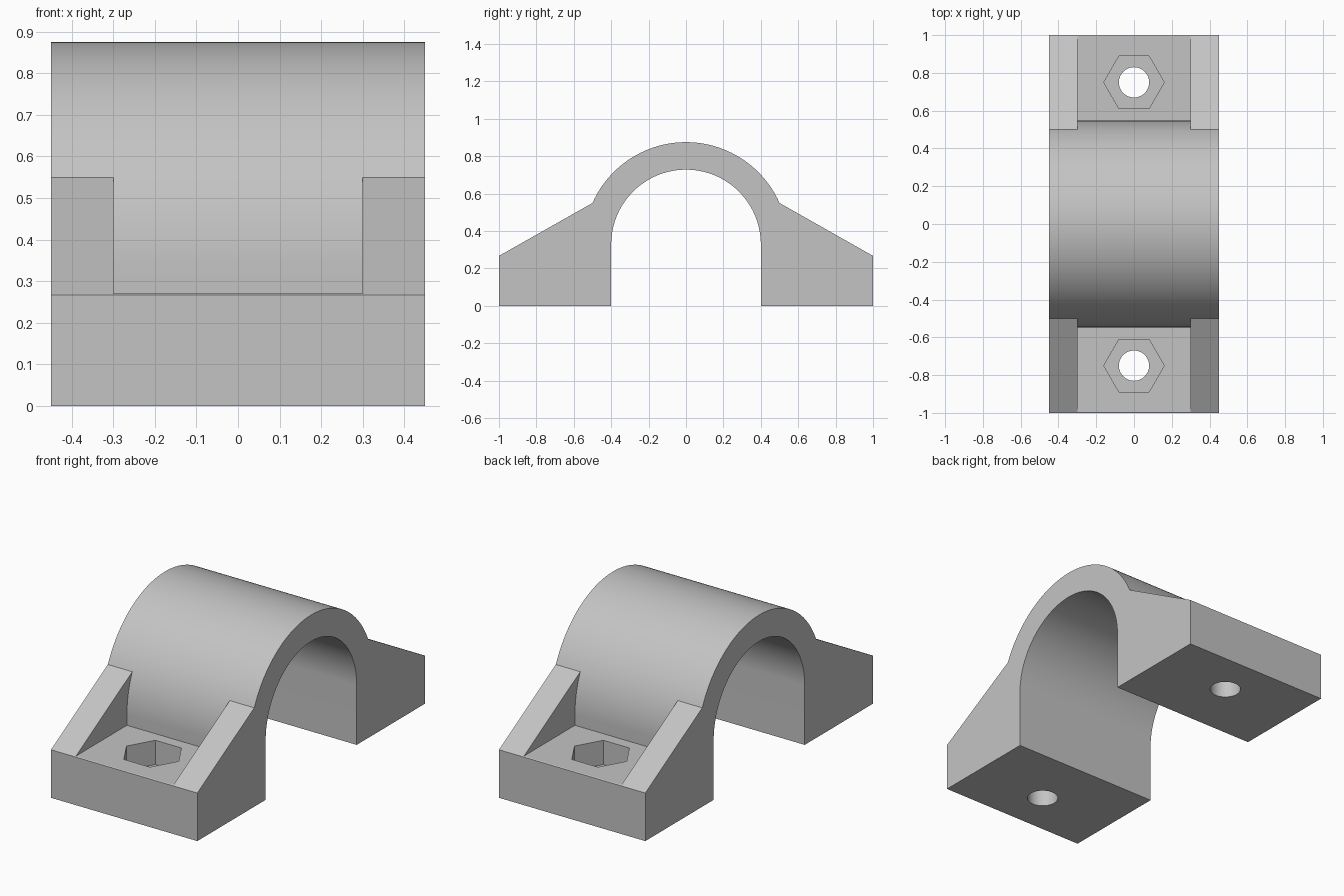
import bpy, bmesh
from math import sin, cos, acos, pi, sqrt
from mathutils import Vector

cube = bpy.data.objects.get("Cube")
if cube:
    bpy.data.objects.remove(cube, do_unlink=True)

HALF_W, POCKET_W = 0.45, 0.30        # half widths of body and bolt recess
R_OUT, R_IN, AXIS_Z = 0.547, 0.40, 0.328
FOOT_Z, FLOOR_Z = 0.267, 0.27        # foot edge height and recess floor
RIB_Y, BOLT_Y = 0.50, 0.75
HOLE_R, HEX_R, HEX_Z = 0.08, 0.16, 0.135

grey = bpy.data.materials.new("light grey")
grey.use_nodes = True
grey.diffuse_color = (0.55, 0.55, 0.55, 1)
grey.node_tree.nodes["Principled BSDF"].inputs["Base Color"].default_value = grey.diffuse_color


def prism(name, points, axis, lo, hi):
    """Extrude a 2D outline along x (points are y, z) or z (points are x, y)."""
    place = (lambda p: Vector((lo, *p))) if axis == "x" else (lambda p: Vector((*p, lo)))
    bm = bmesh.new()
    face = bm.faces.new([bm.verts.new(place(p)) for p in points])
    grown = bmesh.ops.extrude_face_region(bm, geom=[face])["geom"]
    shift = Vector((hi - lo, 0, 0)) if axis == "x" else Vector((0, 0, hi - lo))
    bmesh.ops.translate(bm, vec=shift, verts=[g for g in grown if isinstance(g, bmesh.types.BMVert)])
    bmesh.ops.recalc_face_normals(bm, faces=bm.faces[:])
    mesh = bpy.data.meshes.new(name)
    bm.to_mesh(mesh)
    bm.free()
    mesh.materials.append(grey)
    obj = bpy.data.objects.new(name, mesh)
    bpy.context.collection.objects.link(obj)
    return obj


def arc(r, a, b, n, cy=0.0, cz=AXIS_Z):
    return [(cy + r * cos(a + (b - a) * i / n), cz + r * sin(a + (b - a) * i / n))
            for i in range(n + 1)]


def ring(r, n, cy):
    return [(r * cos(2 * pi * i / n), cy + r * sin(2 * pi * i / n)) for i in range(n)]


# Saddle body: sloped feet and arch in one side profile
start = acos(RIB_Y / R_OUT)
outline = [(R_IN, 0), (1, 0), (1, FOOT_Z)]
outline += arc(R_OUT, start, pi - start, 64)
outline += [(-1, FOOT_Z), (-1, 0), (-R_IN, 0)]
outline += arc(R_IN, pi, 0, 72)
body = prism("pipe_saddle_clamp", outline, "x", -HALF_W, HALF_W)

# Bolt recess between the ribs, hex nut pocket and through hole on each foot
cutters = []
for side, label in ((-1, "front"), (1, "back")):
    recess = [(side * R_OUT, FLOOR_Z)]
    recess += [(side * y, z) for y, z in arc(R_OUT, 0, start, 12)]
    recess += [(side * 0.7, 0.9), (side * 1.1, 0.9), (side * 1.1, FLOOR_Z)]
    cutters += [
        prism(label + "_recess_cutter", recess, "x", -POCKET_W, POCKET_W),
        prism(label + "_nut_cutter", ring(HEX_R, 6, side * BOLT_Y), "z", HEX_Z, 0.6),
        prism(label + "_hole_cutter", ring(HOLE_R, 48, side * BOLT_Y), "z", -0.1, 0.6),
    ]

bpy.ops.object.select_all(action="DESELECT")
bpy.context.view_layer.objects.active = body
body.select_set(True)
for cutter in cutters:
    cutter.hide_render = True
    mod = body.modifiers.new(cutter.name, "BOOLEAN")
    mod.operation, mod.solver, mod.object = "DIFFERENCE", "EXACT", cutter
    bpy.ops.object.modifier_apply(modifier=mod.name)
for cutter in cutters:
    bpy.data.objects.remove(cutter, do_unlink=True)

# Smooth arch and holes, crisp edges elsewhere
bpy.ops.object.shade_smooth_by_angle(angle=pi / 9)
